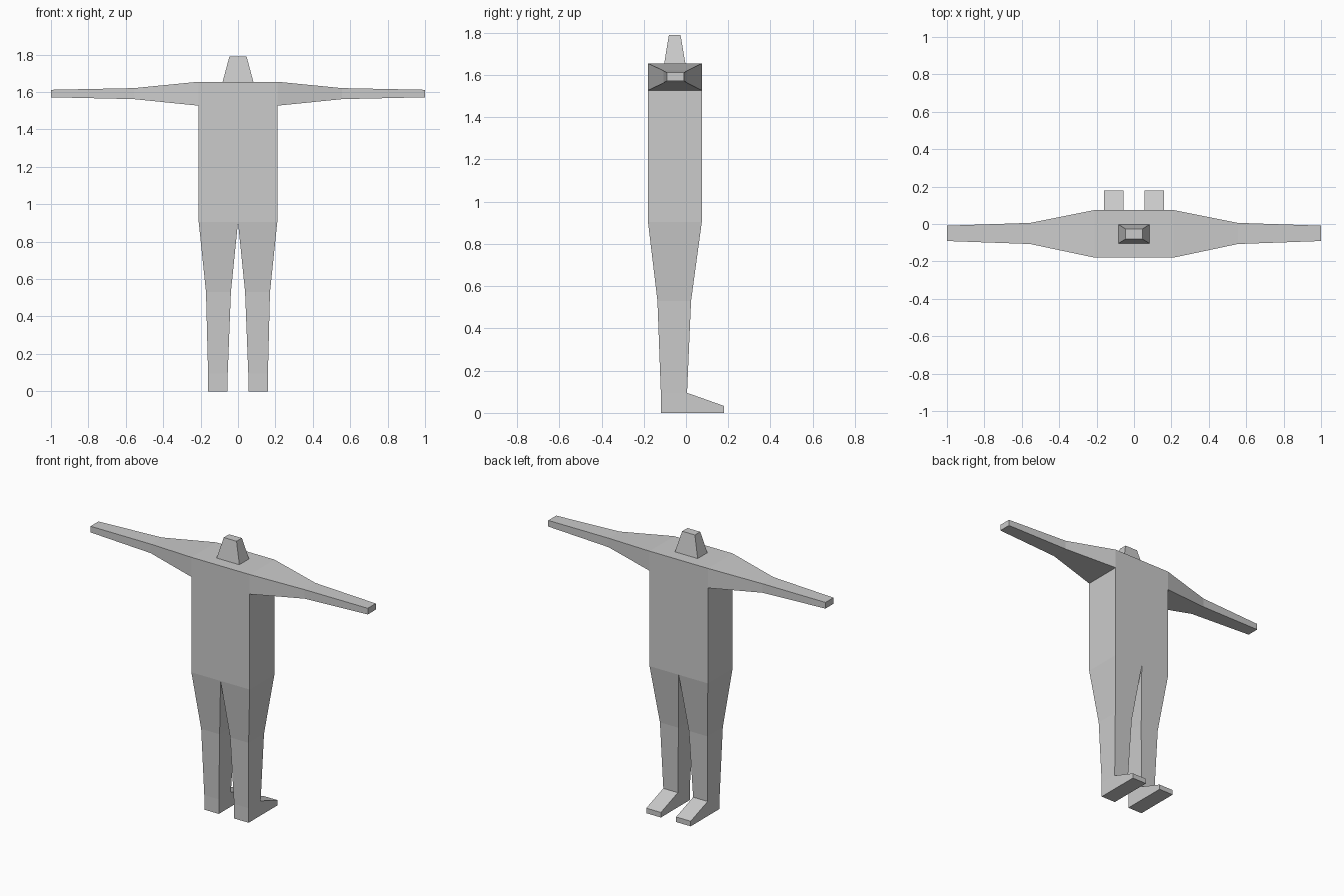
import bpy
import bmesh

if "Cube" in bpy.data.objects:
    bpy.data.objects.remove(bpy.data.objects["Cube"])

grey = bpy.data.materials.new("light_grey")
grey.use_nodes = True
colour = (0.6, 0.6, 0.6, 1.0)
grey.diffuse_color = colour
grey.node_tree.nodes["Principled BSDF"].inputs["Base Color"].default_value = colour


def z_ring(z, x0, x1, y0, y1):
    return [(x0, y0, z), (x1, y0, z), (x1, y1, z), (x0, y1, z)]


def x_ring(x, y0, y1, z0, z1):
    return [(x, y0, z0), (x, y1, z0), (x, y1, z1), (x, y0, z1)]


def y_ring(y, x0, x1, z0, z1):
    return [(x0, y, z0), (x1, y, z0), (x1, y, z1), (x0, y, z1)]


def loft(bm, rings, side=1, cap=True, skip=()):
    """Skin four-sided rings; the first end stays open, the last may be capped."""
    loops = [[bm.verts.new((side * x, y, z)) for x, y, z in r] for r in rings]
    for i, (a, b) in enumerate(zip(loops, loops[1:])):
        for j in range(4):
            if (i, j) not in skip:
                k = (j + 1) % 4
                bm.faces.new((a[j], a[k], b[k], b[j]))
    if cap:
        bm.faces.new(loops[-1])


def finish(bm, name):
    bmesh.ops.remove_doubles(bm, verts=bm.verts, dist=0.0005)
    bmesh.ops.recalc_face_normals(bm, faces=bm.faces)
    mesh = bpy.data.meshes.new(name)
    bm.to_mesh(mesh)
    bm.free()
    mesh.materials.append(grey)
    bpy.context.collection.objects.link(bpy.data.objects.new(name, mesh))


# Torso, left open where the arms and legs join
bm = bmesh.new()
loft(bm, [z_ring(z, -0.21, 0.21, -0.18, 0.075) for z in (0.905, 1.527, 1.655)],
     skip={(1, 1), (1, 3)})
finish(bm, "torso")

# Tapered head
bm = bmesh.new()
loft(bm, [z_ring(1.655, -0.082, 0.082, -0.103, -0.003),
          z_ring(1.79, -0.046, 0.046, -0.081, -0.026)])
finish(bm, "head")

for label, side in (("left", 1), ("right", -1)):
    # Arm from shoulder through elbow to hand
    bm = bmesh.new()
    loft(bm, [x_ring(0.21, -0.18, 0.075, 1.527, 1.655),
              x_ring(0.555, -0.107, 0.006, 1.562, 1.621),
              x_ring(1.0, -0.091, -0.009, 1.572, 1.612)], side)
    finish(bm, label + "_arm")

    # Leg from hip through knee and ankle to sole, with the foot joined on
    bm = bmesh.new()
    loft(bm, [z_ring(0.905, 0.0, 0.21, -0.18, 0.075),
              z_ring(0.53, 0.038, 0.171, -0.135, 0.024),
              z_ring(0.095, 0.055, 0.16, -0.119, 0.005),
              z_ring(0.0, 0.055, 0.16, -0.119, 0.005)], side, skip={(2, 2)})
    loft(bm, [y_ring(0.005, 0.055, 0.16, 0.0, 0.095),
              y_ring(0.18, 0.055, 0.16, 0.0, 0.033)], side)
    finish(bm, label + "_leg")
